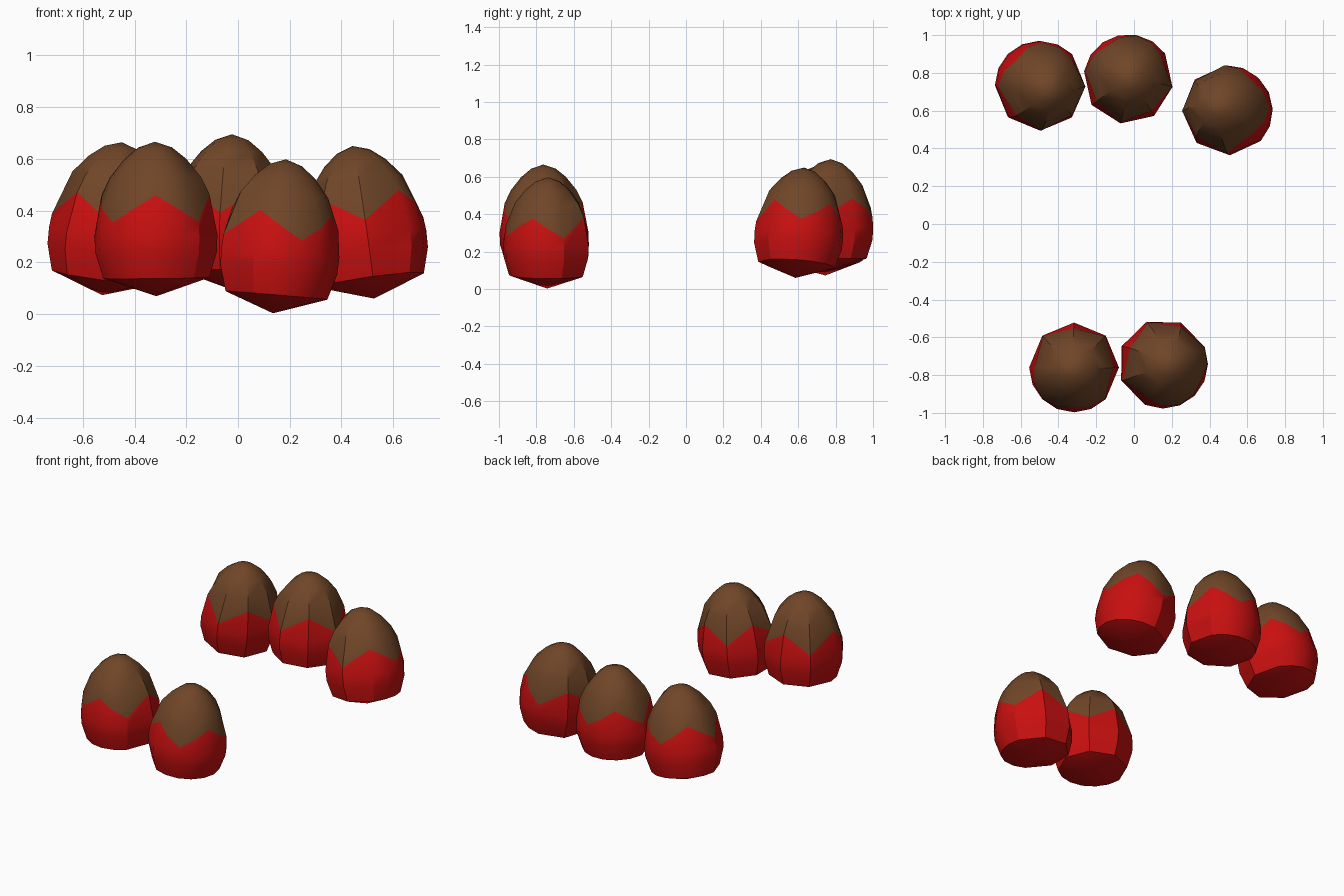
import bpy, bmesh, math
from mathutils import Matrix, Vector

if "Cube" in bpy.data.objects:
    bpy.data.objects.remove(bpy.data.objects["Cube"])


def material(name, rgb):
    m = bpy.data.materials.new(name)
    m.diffuse_color = (*rgb, 1)
    m.use_nodes = True
    m.node_tree.nodes["Principled BSDF"].inputs["Base Color"].default_value = m.diffuse_color
    return m


RED = material("red", (0.58, 0.005, 0.005))
BROWN = material("brown", (0.162, 0.061, 0.021))

# egg silhouette: (height above the bottom tip, radius)
PROFILE = [(0.07, 0.205), (0.12, 0.226), (0.18, 0.237), (0.23, 0.238), (0.29, 0.233),
           (0.35, 0.223), (0.40, 0.206), (0.46, 0.176), (0.53, 0.120), (0.575, 0.065)]
HEIGHT = 0.597
# three fine eighths and five coarse eighths around the egg
ANGLES = [180 + 22.5 * i for i in range(7)] + [360, 405, 450, 495]


def radius(z):
    for (z0, r0), (z1, r1) in zip(PROFILE, PROFILE[1:]):
        if z <= z1:
            return r0 + (r1 - r0) * (z - z0) / (z1 - z0)
    return PROFILE[-1][1]


def wave(a):
    """Zigzag edge between the red base and the brown cap."""
    return 0.340 + 0.052 * math.cos(4 * a)


def egg(name, tip, lean, turn):
    bm = bmesh.new()
    angles = [math.radians(a) for a in ANGLES]
    levels = [lambda a: 0.07, lambda a: 0.17, lambda a: 0.235, wave,
              lambda a: 0.46, lambda a: 0.53, lambda a: 0.575]
    rings = []
    for level in levels:
        rings.append([bm.verts.new((radius(level(a)) * math.cos(a),
                                    radius(level(a)) * math.sin(a), level(a))) for a in angles])
    bottom, top = bm.verts.new((0, 0, 0)), bm.verts.new((0, 0, HEIGHT))
    n = len(angles)
    for i in range(n):
        j = (i + 1) % n
        bm.faces.new((bottom, rings[0][j], rings[0][i]))
        for k in range(len(rings) - 1):
            f = bm.faces.new((rings[k][i], rings[k][j], rings[k + 1][j], rings[k + 1][i]))
            f.material_index = 1 if k >= 3 else 0
        f = bm.faces.new((rings[-1][i], rings[-1][j], top))
        f.material_index = 1
    # turn about the egg's own axis, then lean it over
    tilt = Vector((0, 0, 1)).rotation_difference(Vector((*lean, 1))).to_matrix().to_4x4()
    bm.transform(Matrix.Translation(tip) @ tilt @ Matrix.Rotation(math.radians(turn), 4, 'Z'))
    me = bpy.data.meshes.new(name)
    bm.to_mesh(me)
    bm.free()
    me.materials.append(RED)
    me.materials.append(BROWN)
    ob = bpy.data.objects.new(name, me)
    bpy.context.collection.objects.link(ob)
    bpy.ops.object.select_all(action='DESELECT')
    ob.select_set(True)
    bpy.context.view_layer.objects.active = ob
    bpy.ops.object.shade_smooth_by_angle(angle=math.radians(30))


# name, bottom tip, sideways lean per unit height, turn in degrees
egg("egg_back_left", (-0.525, 0.745, 0.073), (0.13, -0.06), 225)
egg("egg_back_middle", (-0.035, 0.762, 0.098), (0.02, 0.02), 215)
egg("egg_back_right", (0.525, 0.585, 0.06), (-0.14, 0.08), 137)
egg("egg_front_left", (-0.315, -0.757, 0.069), (-0.01, -0.01), 0)
egg("egg_front_right", (0.135, -0.742, 0.003), (0.085, 0.01), 67)
